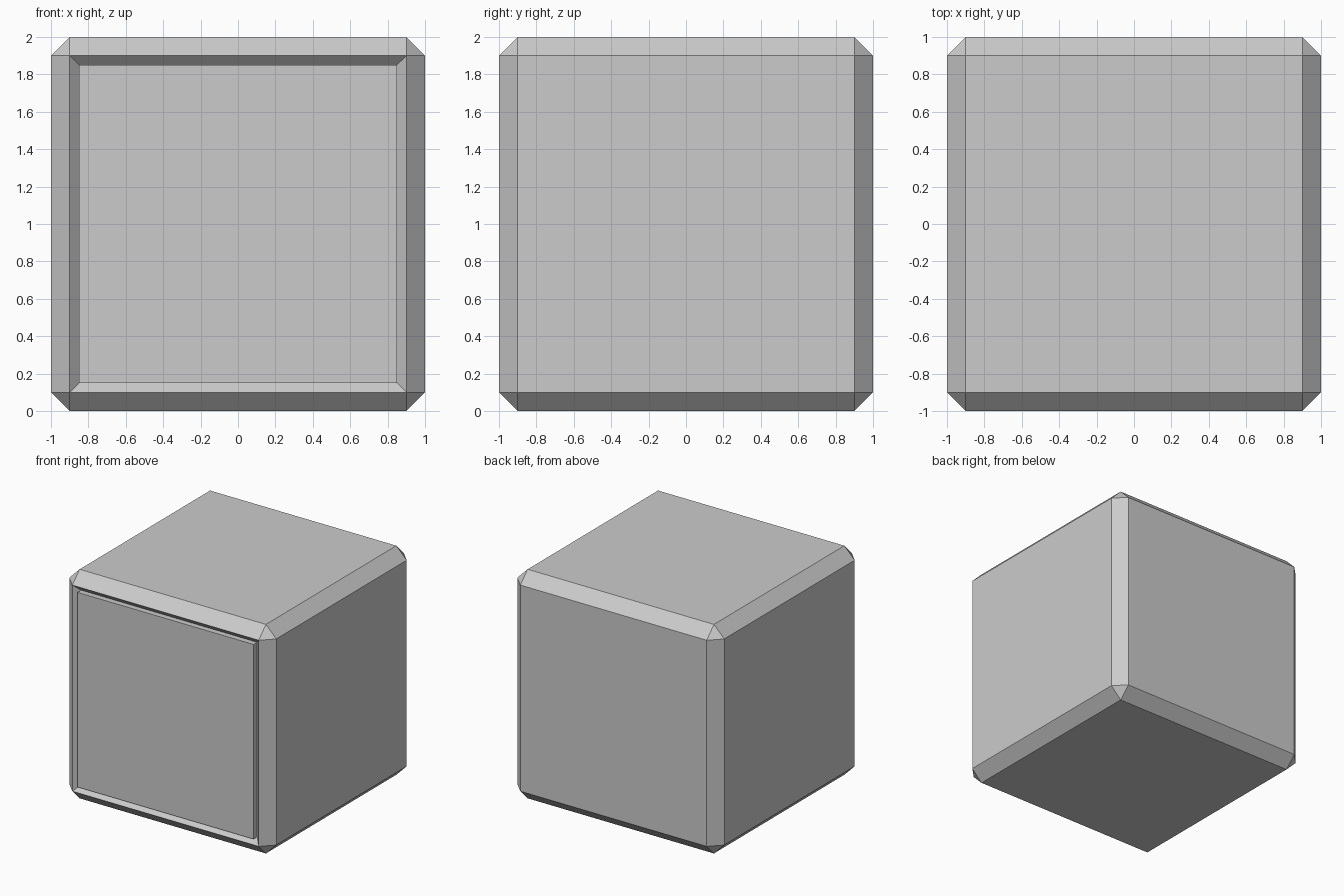
import bpy, bmesh
from mathutils import Vector

if "Cube" in bpy.data.objects:
    bpy.data.objects.remove(bpy.data.objects["Cube"])

CHAMFER, GROOVE = 0.10, 0.05

bm = bmesh.new()
bmesh.ops.create_cube(bm, size=2.0)
bmesh.ops.translate(bm, verts=bm.verts, vec=(0, 0, 1))

# Chamfered block with flat corner triangles
bmesh.ops.bevel(bm, geom=bm.edges[:], offset=CHAMFER, segments=1,
                profile=0.5, affect='EDGES')
bm.normal_update()

# Front: sloped groove around the edge, panel pushed back out flush
front = min(bm.faces, key=lambda f: f.calc_center_median().y)
bmesh.ops.inset_region(bm, faces=[front], thickness=GROOVE, depth=0,
                       use_even_offset=True)
bmesh.ops.translate(bm, verts=front.verts, vec=(0, GROOVE, 0))
panel = bmesh.ops.extrude_discrete_faces(bm, faces=[front])["faces"][0]
bmesh.ops.translate(bm, verts=panel.verts, vec=Vector((0, -GROOVE, 0)))
bmesh.ops.recalc_face_normals(bm, faces=bm.faces)

mesh = bpy.data.meshes.new("chamfered_block")
bm.to_mesh(mesh)
bm.free()
bpy.context.collection.objects.link(bpy.data.objects.new("chamfered_block", mesh))
